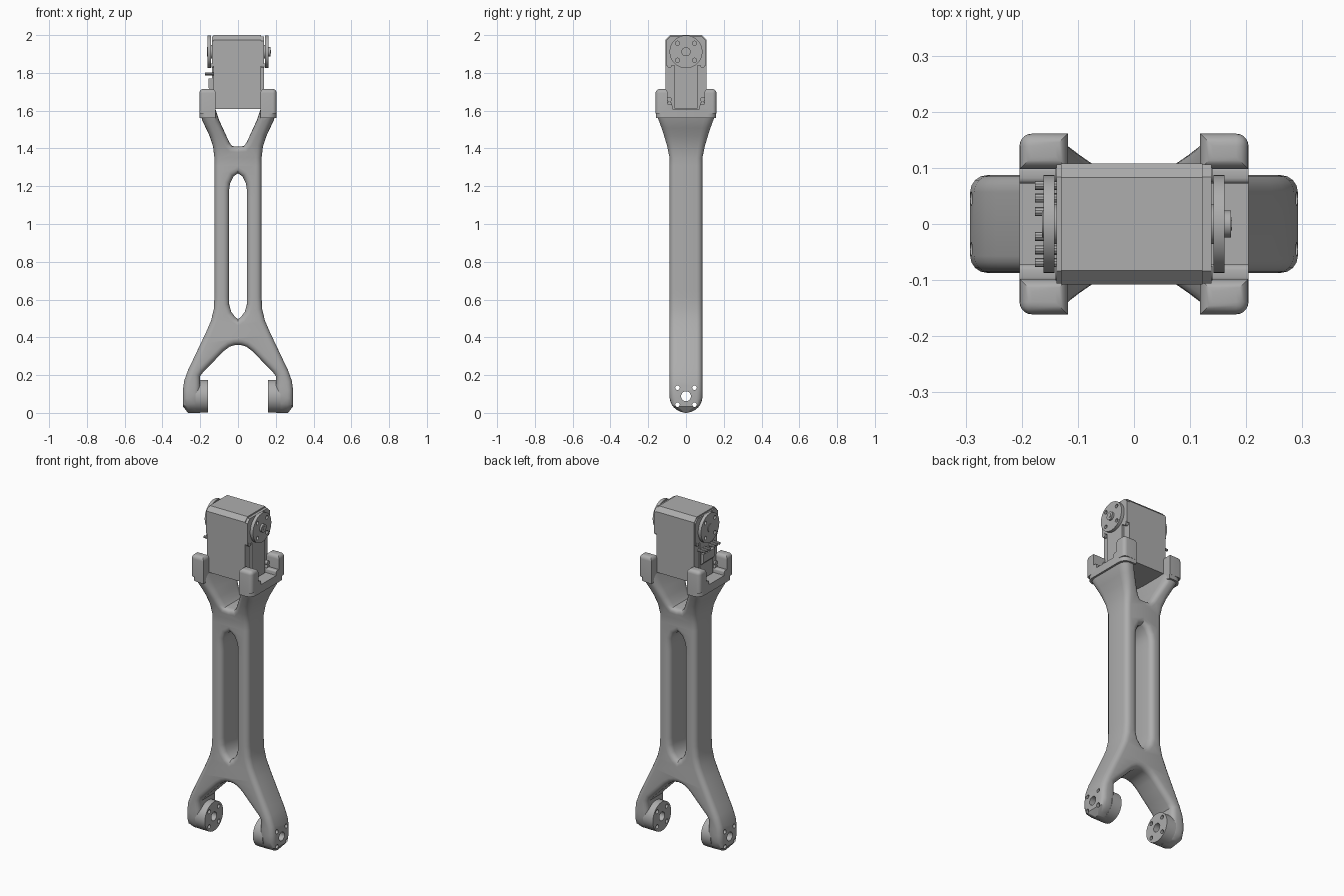
import bpy, bmesh, math
from mathutils import Matrix, Vector

cube = bpy.data.objects.get("Cube")
if cube:
    bpy.data.objects.remove(cube, do_unlink=True)

grey = bpy.data.materials.new("plain grey")
grey.use_nodes = True
grey.diffuse_color = (0.42, 0.42, 0.42, 1)
grey.node_tree.nodes["Principled BSDF"].inputs["Base Color"].default_value = (0.42, 0.42, 0.42, 1)
parts = []


def add(name, bm):
    bmesh.ops.recalc_face_normals(bm, faces=bm.faces)
    me = bpy.data.meshes.new(name)
    bm.to_mesh(me)
    bm.free()
    me.materials.append(grey)
    ob = bpy.data.objects.new(name, me)
    bpy.context.collection.objects.link(ob)
    parts.append(ob)
    return ob


def box(name, lo, hi, pick=None, width=0.0, segments=1):
    """Box between two corners; edges whose (direction, midpoint) pass pick are bevelled."""
    lo, hi = Vector(lo), Vector(hi)
    bm = bmesh.new()
    bmesh.ops.create_cube(bm, size=1)
    for v in bm.verts:
        v.co = Vector(((lo + hi) / 2)[i] + v.co[i] * (hi - lo)[i] for i in range(3))
    if pick:
        edges = [e for e in bm.edges
                 if pick((e.verts[0].co - e.verts[1].co).normalized(),
                         (e.verts[0].co + e.verts[1].co) / 2)]
        bmesh.ops.bevel(bm, geom=edges, offset=width, segments=segments, profile=0.5, affect='EDGES')
    return add(name, bm)


def rod(bm, x0, x1, y, z, r, sides=32):
    """Cylinder along x."""
    m = Matrix.Translation(((x0 + x1) / 2, y, z)) @ Matrix.Rotation(math.pi / 2, 4, 'Y')
    bmesh.ops.create_cone(bm, cap_ends=True, segments=sides, radius1=r, radius2=r,
                          depth=abs(x1 - x0), matrix=m)


def rods(name, specs, sides=32):
    bm = bmesh.new()
    for s in specs:
        rod(bm, *s, sides)
    return add(name, bm)


def cut(ob, cutter):
    mod = ob.modifiers.new("cut", 'BOOLEAN')
    mod.operation, mod.solver, mod.object = 'DIFFERENCE', 'EXACT', cutter
    bpy.context.view_layer.objects.active = ob
    bpy.ops.object.modifier_apply(modifier=mod.name)


def discard(ob):
    parts.remove(ob)
    bpy.data.objects.remove(ob, do_unlink=True)


def mirrored(half):
    """Close a half outline that starts and ends on the centre line."""
    loop = half + [(-x, z) for x, z in reversed(half[1:-1])]
    out = []
    for (ax, az), (bx, bz) in zip(loop, loop[1:] + loop[:1]):
        n = max(1, int(math.hypot(bx - ax, bz - az) / 0.04))
        out += [(ax + (bx - ax) * i / n, az + (bz - az) * i / n) for i in range(n)]
    return out


# Forked arm: front outline with a slot, rounded edges
outline = [(0, .36), (.02, .358), (.045, .35), (.075, .328), (.185, .215), (.2, .195), (.2, 0),
           (.265, 0), (.292, .035), (.292, .12), (.285, .17), (.265, .225), (.17, .425),
           (.142, .49), (.128, .55), (.125, .61), (.125, 1.35), (.132, 1.41), (.15, 1.465),
           (.19, 1.55), (.203, 1.605), (.118, 1.605), (.1, 1.55), (.045, 1.43),
           (.03, 1.412), (0, 1.41)]
slot = [(0, .497), (.015, .507), (.036, .535), (.047, .575), (.047, 1.18), (.042, 1.215),
        (.024, 1.252), (0, 1.268)]
R, DEPTH = 0.03, 0.087
cu = bpy.data.curves.new("arm_outline", 'CURVE')
cu.dimensions, cu.fill_mode = '2D', 'BOTH'
cu.extrude, cu.bevel_depth, cu.bevel_resolution, cu.offset = DEPTH - R, R, 3, -R
for half in (outline, slot):
    pts = mirrored(half)
    sp = cu.splines.new('POLY')
    sp.points.add(len(pts) - 1)
    for p, (x, z) in zip(sp.points, pts):
        p.co = (x, z, 0, 1)
    sp.use_cyclic_u = True
cob = bpy.data.objects.new("arm_outline", cu)
bpy.context.collection.objects.link(cob)
me = bpy.data.meshes.new_from_object(cob.evaluated_get(bpy.context.evaluated_depsgraph_get()))
bpy.data.objects.remove(cob, do_unlink=True)


def half_depth(z):
    """Round at the feet, straight in the middle, flared at the top."""
    if z < DEPTH:
        return max(0.006, math.sqrt(max(0, DEPTH ** 2 - (z - DEPTH) ** 2)))
    t = min(1, max(0, (z - 1.35) / 0.24))
    return DEPTH + 0.073 * t ** 1.3


bm = bmesh.new()
bm.from_mesh(me)
bpy.data.meshes.remove(me)
bmesh.ops.remove_doubles(bm, verts=bm.verts, dist=0.0001)
for v in bm.verts:
    x, z, y = v.co
    v.co = (x, -y * half_depth(z) / DEPTH, z)
arm = add("forked_arm", bm)

# Foot pads and their through holes
HZ = 0.088
drill = rods("hole_cutter", [(-.4, .4, 0, HZ, .026)] +
             [(-.4, .4, sy * .045, HZ + sz * .045, .012) for sy in (-1, 1) for sz in (-1, 1)], 20)
pads = [rods(n + "_foot_pad", [(s * .16, s * .225, 0, HZ, DEPTH)], 48)
        for s, n in ((1, "left"), (-1, "right"))]
for ob in [arm] + pads:
    cut(ob, drill)
discard(drill)

# Cradle: two platforms with four corner prongs
for s, side in ((1, "left"), (-1, "right")):
    xs = sorted((s * .118, s * .204))
    box(side + "_platform", (xs[0], -.16, 1.56), (xs[1], .16, 1.608),
        lambda d, m: abs(d.z) > .9 and abs(m.x) > .15, .045, 6)
    for t, end in ((1, "back"), (-1, "front")):
        ys = sorted((t * .098, t * .161))
        box(f"{side}_{end}_prong", (xs[0], ys[0], 1.585), (xs[1], ys[1], 1.715),
            lambda d, m: (abs(d.z) > .9 and abs(m.x) > .15 and abs(m.y) > .13)
            or (abs(d.z) < .1 and m.z > 1.7), .022, 5)
        ys = sorted((t * .072, t * .105))
        box(f"{side}_{end}_step", (xs[0], ys[0], 1.59), (xs[1], ys[1], 1.635),
            lambda d, m: abs(d.x) > .9 and m.z > 1.62, .01, 3)

# Motor body with end caps
along_top = lambda d, m: abs(d.x) > .9 and m.z > 1.95
box("motor_body", (-.13, -.108, 1.61), (.122, .108, 2), along_top, .025)
for s, side in ((1, "left"), (-1, "right")):
    a, b = sorted((s * .12, s * .138))
    box(side + "_motor_cap", (a, -.106, 1.84), (b, .106, 1.992), along_top, .022)
    box(side + "_motor_panel", (a, -.062, 1.612), (b, .062, 1.86))
    rods(side + "_screws", [(s * .12, s * .14, y * .088, z, .013)
                            for y in (-1, 1) for z in (1.635, 1.66, 1.84)], 14)

    # Round horn with bolt holes and hub
    horn = rods(side + "_horn", [(s * .142, s * .161, 0, 1.912, .087)], 48)
    holes = rods("horn_cutter", [(s * .13, s * .2, y * .045, 1.912 + z * .045, .011)
                                 for y in (-1, 1) for z in (-1, 1)], 16)
    cut(horn, holes)
    discard(holes)
    rods(side + "_horn_neck", [(s * .12, s * .145, 0, 1.912, .036)])
rods("left_hub", [(.15, .173, 0, 1.912, .024)])
rods("left_hub_bolt", [(.17, .175, 0, 1.912, .012)], 6)
rods("right_hub", [(-.164, -.15, 0, 1.912, .024)])

# Cable sockets and pins on the right side
box("right_socket", (-.156, -.055, 1.7), (-.13, .055, 1.77),
    lambda d, m: abs(d.y) > .9 and m.x < -.15 and m.z < 1.71, .02)
rods("right_pins", [(-.176, -.13, t * y, 1.795, .008) for t in (-1, 1) for y in (.022, .046, .069)], 10)

bpy.ops.object.select_all(action='DESELECT')
for ob in parts:
    ob.select_set(True)
bpy.context.view_layer.objects.active = arm
bpy.ops.object.shade_smooth_by_angle(angle=math.radians(35))
